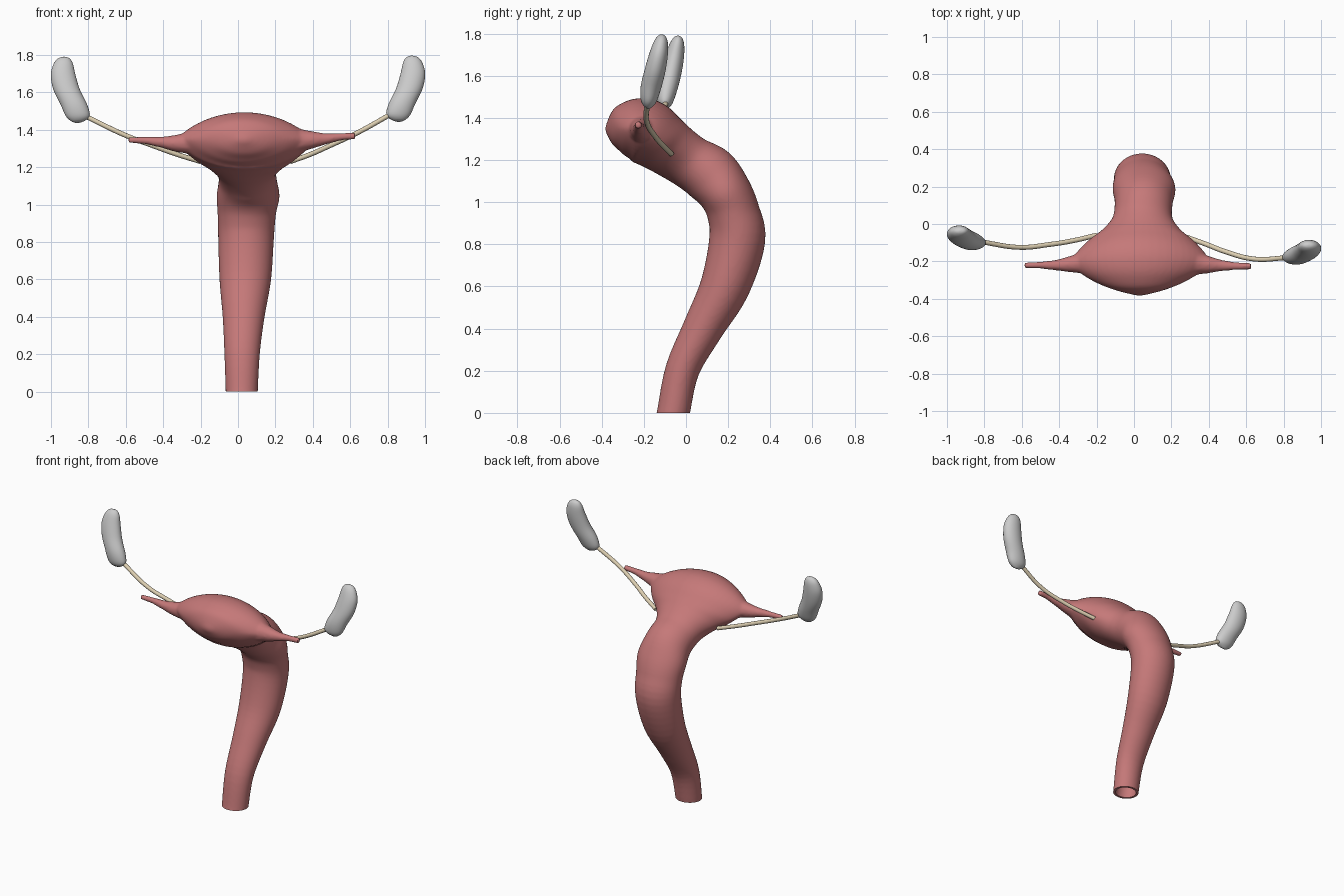
import bpy, bmesh, math
from mathutils import Vector

if "Cube" in bpy.data.objects:
    bpy.data.objects.remove(bpy.data.objects["Cube"])


def material(name, rgb):
    m = bpy.data.materials.new(name)
    m.diffuse_color = (*rgb, 1)
    m.use_nodes = True
    m.node_tree.nodes["Principled BSDF"].inputs["Base Color"].default_value = m.diffuse_color
    return m


def spline(rows, steps):
    # Catmull-Rom resampling of rows of numbers
    out = []
    for i in range(len(rows) - 1):
        p0, p1, p2, p3 = (rows[max(0, min(len(rows) - 1, i + k))] for k in (-1, 0, 1, 2))
        for s in range(steps):
            t = s / steps
            out.append([0.5 * (2 * b + (c - a) * t + (2 * a - 5 * b + 4 * c - d) * t * t
                               + (3 * b - a - 3 * c + d) * t ** 3)
                        for a, b, c, d in zip(p0, p1, p2, p3)])
    out.append(list(rows[-1]))
    return out


def loft(name, rows, steps=5, sides=48):
    # rows: x, y, z, half width in x, half depth, edge sharpness
    rows = spline(rows, steps)
    bm = bmesh.new()
    rings = []
    for i, (x, y, z, rx, rn, p) in enumerate(rows):
        a, b = rows[max(i - 1, 0)], rows[min(i + 1, len(rows) - 1)]
        t = Vector((0, b[1] - a[1], b[2] - a[2])).normalized()
        n = Vector((0, t.z, -t.y))
        ring = []
        for k in range(sides):
            c, s = math.cos(math.tau * k / sides), math.sin(math.tau * k / sides)
            s = math.copysign(abs(s) ** p, s)
            ring.append(bm.verts.new(Vector((x + rx * c, y, z)) + n * rn * s))
        rings.append(ring)
    for r, q in zip(rings, rings[1:]):
        for k in range(sides):
            j = (k + 1) % sides
            bm.faces.new((r[k], r[j], q[j], q[k]))
    bm.faces.new(rings[0][::-1])
    bm.faces.new(rings[-1])
    bmesh.ops.recalc_face_normals(bm, faces=bm.faces)
    me = bpy.data.meshes.new(name)
    bm.to_mesh(me)
    bm.free()
    ob = bpy.data.objects.new(name, me)
    bpy.context.collection.objects.link(ob)
    return ob


def select(*obs):
    bpy.ops.object.select_all(action='DESELECT')
    for o in obs:
        o.select_set(True)
    bpy.context.view_layer.objects.active = obs[0]


def tube(name, pts):
    # pts: x, y, z, radius
    cu = bpy.data.curves.new(name, 'CURVE')
    cu.dimensions = '3D'
    cu.bevel_depth = 1
    cu.bevel_resolution = 4
    cu.use_fill_caps = True
    sp = cu.splines.new('BEZIER')
    sp.bezier_points.add(len(pts) - 1)
    for b, p in zip(sp.bezier_points, pts):
        b.co, b.radius = p[:3], p[3]
        b.handle_left_type = b.handle_right_type = 'AUTO'
    ob = bpy.data.objects.new(name, cu)
    bpy.context.collection.objects.link(ob)
    select(ob)
    bpy.ops.object.convert(target='MESH')
    return bpy.context.object


def smooth(ob, mat=None, angle=40):
    select(ob)
    bpy.ops.object.shade_smooth_by_angle(angle=math.radians(angle))
    if mat:
        ob.data.materials.clear()
        ob.data.materials.append(mat)


red = material("tissue_red", (0.56, 0.19, 0.19))
tan = material("ligament_tan", (0.72, 0.62, 0.44))

# Canal, neck and flattened body as one loft
canal = [
    (.02, -.075, -.06, .084, .076, 1), (.02, -.06, 0, .086, .078, 1),
    (.022, -.017, .205, .095, .081, 1), (.03, .08, .40, .112, .096, 1),
    (.039, .185, .60, .138, .118, 1), (.043, .243, .82, .149, .133, 1),
    (.047, .225, .95, .156, .125, 1), (.054, .185, 1.045, .168, .127, 1)]
body = [
    (.052, .115, 1.13, .155, .138, 1), (.045, .023, 1.188, .162, .128, 1),
    (.04, -.05, 1.237, .22, .133, 1.15), (.037, -.11, 1.28, .30, .143, 1.3),
    (.035, -.18, 1.328, .36, .157, 1.5), (.033, -.235, 1.346, .35, .15, 1.5),
    (.03, -.30, 1.35, .26, .122, 1.3), (.03, -.35, 1.347, .14, .078, 1),
    (.03, -.382, 1.345, .02, .012, 1)]
uterus = loft("uterus", canal + body)

# Side horns
horns = [
    tube("horn_left", [(-.20, -.2, 1.34, .08), (-.31, -.212, 1.328, .05), (-.42, -.22, 1.335, .028),
                       (-.50, -.22, 1.343, .019), (-.585, -.222, 1.345, .016)]),
    tube("horn_right", [(.26, -.2, 1.34, .09), (.37, -.215, 1.345, .053), (.47, -.222, 1.352, .03),
                        (.55, -.225, 1.363, .02), (.628, -.226, 1.367, .018)])]
select(uterus, *horns)
bpy.ops.object.join()

# Helpers: bore of the canal and a block trimming the foot flat
bore = loft("bore_cutter", [(x, y, z, a - .016, b - .016, p) for x, y, z, a, b, p in canal])
bpy.ops.mesh.primitive_cube_add(size=1, location=(0, 0, -.5))
foot = bpy.context.object
foot.name = "foot_cutter"

m = uterus.modifiers.new("blend", 'REMESH')
m.mode, m.voxel_size = 'VOXEL', .008
m = uterus.modifiers.new("soften", 'SMOOTH')
m.factor, m.iterations = .5, 8
for cutter in (bore, foot):
    m = uterus.modifiers.new("cut", 'BOOLEAN')
    m.operation, m.solver, m.object = 'DIFFERENCE', 'EXACT', cutter
select(uterus)
bpy.ops.object.convert(target='MESH')
for cutter in (bore, foot):
    bpy.data.objects.remove(cutter)
smooth(bpy.context.object, red)

# Ligaments
R = .013
for name, pts in (
        ("ligament_right", [(.28, -.07, 1.23), (.39, -.11, 1.27), (.48, -.145, 1.31),
                            (.64, -.187, 1.385), (.82, -.18, 1.485)]),
        ("ligament_left", [(-.20, -.06, 1.23), (-.33, -.09, 1.27), (-.455, -.11, 1.315),
                           (-.605, -.125, 1.372), (-.82, -.095, 1.475)])):
    smooth(tube(name, [(*p, R) for p in pts]), tan)

# Ovaries: bean-shaped lofts, the left one mirrored and set further back
bean = [
    (.862, -.186, 1.445, .004, .003, 1), (.858, -.183, 1.452, .033, .018, 1),
    (.857, -.178, 1.48, .064, .037, 1), (.877, -.168, 1.54, .071, .048, 1),
    (.916, -.148, 1.62, .071, .049, 1), (.935, -.13, 1.70, .066, .044, 1),
    (.934, -.118, 1.76, .051, .033, 1), (.931, -.112, 1.788, .03, .018, 1),
    (.93, -.11, 1.796, .004, .003, 1)]
for name, s, dy, dz in (("ovary_right", 1, 0, 0), ("ovary_left", -1, .077, -.006)):
    smooth(loft(name, [(s * x, y + dy, z + dz, a, b, p) for x, y, z, a, b, p in bean], 4, 32), angle=60)
